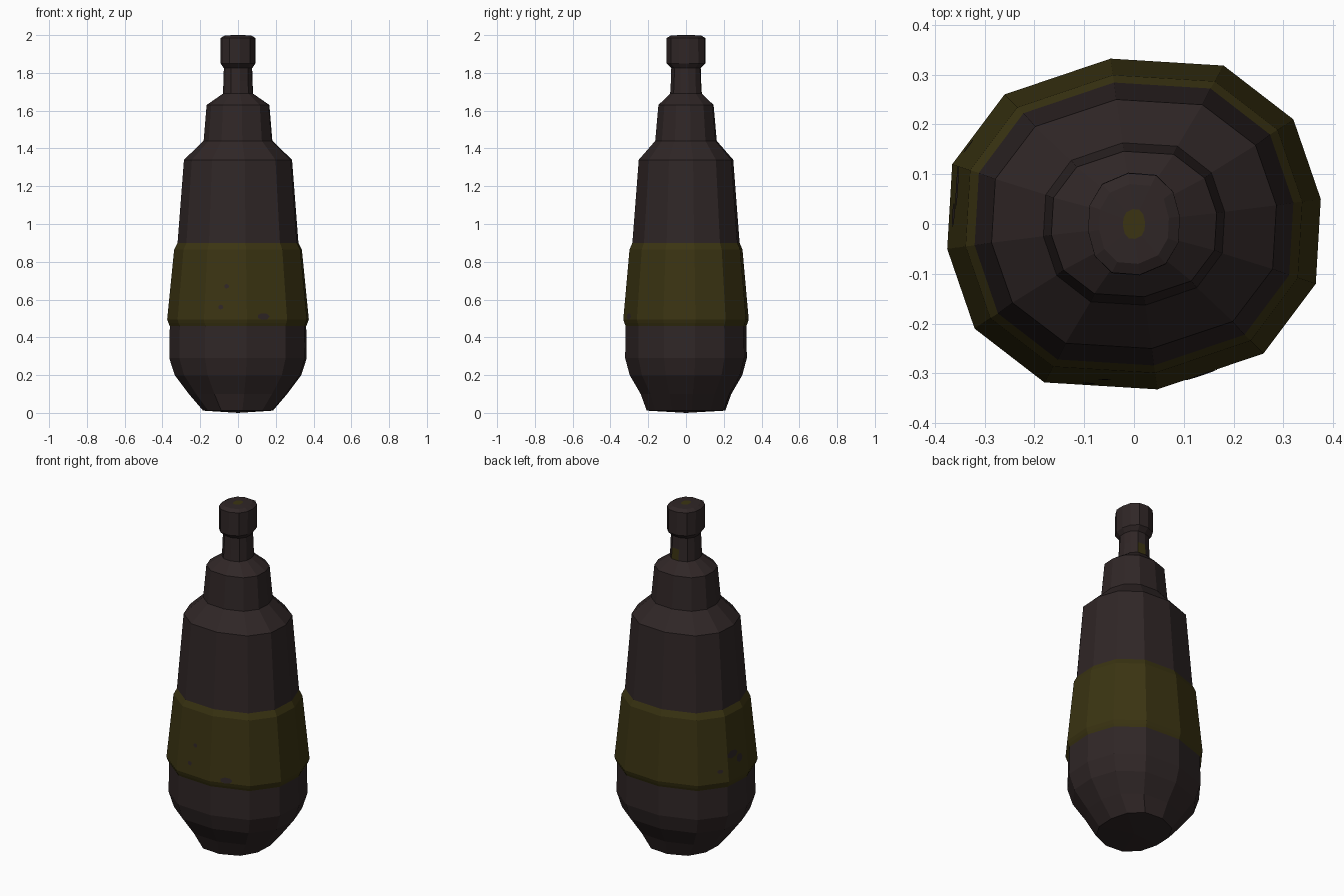
import bpy, math
from mathutils import Vector
from mathutils.bvhtree import BVHTree

if "Cube" in bpy.data.objects:
    bpy.data.objects.remove(bpy.data.objects["Cube"])


def material(name, col):
    m = bpy.data.materials.new(name)
    m.diffuse_color = (*col, 1)
    m.use_nodes = True
    m.node_tree.nodes["Principled BSDF"].inputs["Base Color"].default_value = m.diffuse_color
    return m


brown = material("dark brown glass", (0.029, 0.0195, 0.0195))
olive = material("olive label", (0.043, 0.034, 0.006))

# uneven twelve-sided cross-section: half given, half rotated
half = [(0.375, 0.05), (0.32, 0.21), (0.18, 0.318), (-0.047, 0.332), (-0.26, 0.26), (-0.365, 0.12)]
section = [(x / 0.375, y / 0.332) for x, y in half]
section += [(-x, -y) for x, y in section]
N = len(section)


def add_object(name, verts, faces, mats):
    me = bpy.data.meshes.new(name)
    me.from_pydata(verts, [], faces)
    for m in mats:
        me.materials.append(m)
    me.update()
    ob = bpy.data.objects.new(name, me)
    bpy.context.collection.objects.link(ob)
    return ob


# profile: height, half width, half depth
profile = [
    (0.012, 0.185, 0.208), (0.10, 0.26, 0.24), (0.20, 0.335, 0.298),
    (0.29, 0.364, 0.322), (0.46, 0.361, 0.32), (0.475, 0.368, 0.326),
    (0.495, 0.375, 0.332), (0.865, 0.338, 0.299), (0.90, 0.320, 0.284),
    (1.34, 0.286, 0.25), (1.44, 0.182, 0.163), (1.63, 0.166, 0.146),
    (1.69, 0.080, 0.084), (1.755, 0.077, 0.080), (1.825, 0.075, 0.078),
    (1.85, 0.092, 0.103), (1.985, 0.092, 0.102), (1.998, 0.07, 0.08),
    (2.0, 0.022, 0.03),
]
verts = [(x * w, y * d, z) for z, w, d in profile for x, y in section]
faces = []
for r in range(len(profile) - 1):
    for i in range(N):
        j = (i + 1) % N
        faces.append((r * N + i, r * N + j, (r + 1) * N + j, (r + 1) * N + i))
base = len(verts)
verts.append((0, 0, 0))
faces += [(base, (i + 1) % N, i) for i in range(N)]
top = (len(profile) - 1) * N
faces.append(tuple(top + i for i in range(N)))
bottle = add_object("bottle", verts, faces, [brown, olive])

# label band, a stain on the back of the neck and a spot on the cap
for p in bottle.data.polygons:
    c = p.center
    band = 0.46 < c.z < 0.90
    stain = 1.69 < c.z < 1.755 and 0.0 < c.x < 0.05 and c.y > 0.04
    spot = c.z > 1.9995
    p.material_index = 1 if band or stain or spot else 0

# worn spots on the label: azimuth in degrees, height, half width, half height
tree = BVHTree.FromPolygons(verts, faces)
scuffs = [(-66, 0.51, 0.035, 0.018), (-101, 0.67, 0.013, 0.012), (-106, 0.56, 0.014, 0.013),
          (168, 0.64, 0.045, 0.022), (177, 0.60, 0.025, 0.025), (155, 0.56, 0.018, 0.012)]
for k, (az, z, w, h) in enumerate(scuffs):
    a = math.radians(az)
    d = Vector((math.cos(a), math.sin(a), 0))
    hit, n, _, _ = tree.ray_cast(d + Vector((0, 0, z)), -d)
    side = Vector((0, 0, 1)).cross(n).normalized()
    up = n.cross(side)
    ring = [hit + n * 0.002 + side * w * math.cos(t) + up * h * math.sin(t)
            for t in (math.tau * i / 7 for i in range(7))]
    add_object(f"label_scuff_{k + 1}", ring, [tuple(range(7))], [brown])
